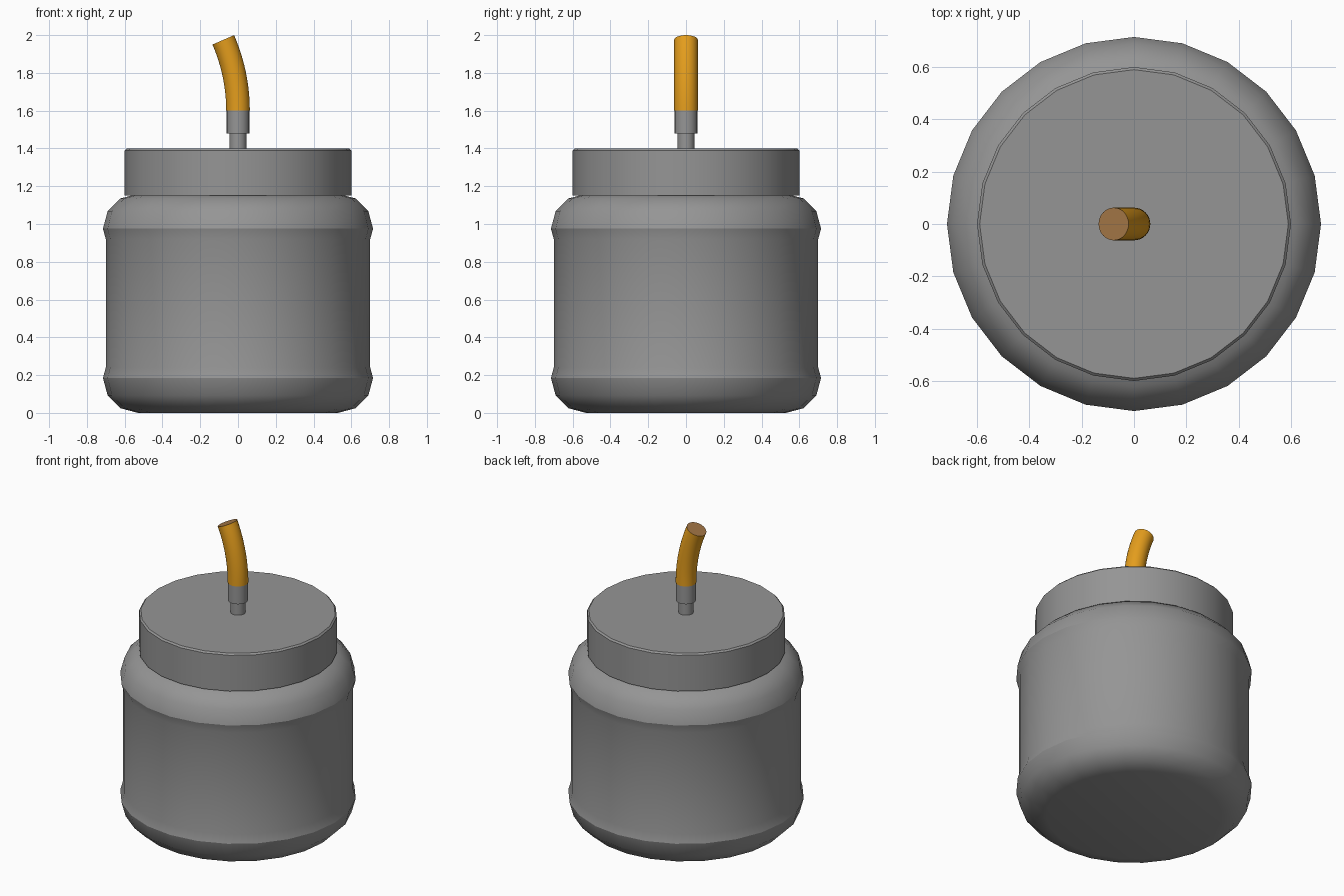
import bpy, bmesh, math
from mathutils import Vector

if "Cube" in bpy.data.objects:
    bpy.data.objects.remove(bpy.data.objects["Cube"])


def material(name, rgb):
    m = bpy.data.materials.new(name)
    m.diffuse_color = (*rgb, 1)
    m.use_nodes = True
    m.node_tree.nodes["Principled BSDF"].inputs["Base Color"].default_value = m.diffuse_color
    return m


grey = material("grey", (0.30, 0.30, 0.30))
orange = material("orange", (0.78, 0.34, 0.012))
brown = material("brown", (0.36, 0.18, 0.06))


def skin(name, rings, sides, mats, sharp_z=()):
    """Closed tube through rings of (centre x, z, radius, lean angle)."""
    bm = bmesh.new()
    loops = []
    for cx, z, r, lean in rings:
        loop = []
        for i in range(sides):
            a = 2 * math.pi * i / sides
            u, v = r * math.cos(a), r * math.sin(a)
            loop.append(bm.verts.new((cx + u * math.cos(lean), v, z + u * math.sin(lean))))
        loops.append(loop)
    for lo, hi in zip(loops, loops[1:]):
        for i in range(sides):
            j = (i + 1) % sides
            bm.faces.new((lo[i], lo[j], hi[j], hi[i]))
    bm.faces.new(loops[0][::-1])
    end = bm.faces.new(loops[-1])
    end.material_index = len(mats) - 1
    bm.normal_update()
    for f in bm.faces:
        f.smooth = True
    # keep sharp corners, plus any ring asked for by height
    for e in bm.edges:
        forced = any(all(abs(v.co.z - z) < 1e-4 for v in e.verts) for z in sharp_z)
        e.smooth = not forced and e.calc_face_angle(0) < math.radians(32)
    me = bpy.data.meshes.new(name)
    bm.to_mesh(me)
    bm.free()
    for m in mats:
        me.materials.append(m)
    ob = bpy.data.objects.new(name, me)
    bpy.context.collection.objects.link(ob)
    return ob


def lathe(name, profile, sides, sharp_z=()):
    return skin(name, [(0, z, r, 0) for r, z in profile], sides, [grey], sharp_z)


# Jar body: straight wall between two slightly bulging rounded rims
R, r, z0, z1 = 0.53, 0.185, 0.185, 0.975
arc = [(R + r * math.sin(math.radians(t)), r * math.cos(math.radians(t))) for t in (0, 30, 60, 90)]
profile = [(x, z0 - h) for x, h in arc] + [(0.70, 0.24), (0.70, 0.92)]
profile += [(x, z1 + h) for x, h in reversed(arc)]
lathe("jar_body", profile, 24, (z0, z1))

# Lid with a fine bevelled top edge
lathe("lid", [(0.60, 1.15), (0.60, 1.39), (0.59, 1.40)], 24)

# Outlet pipe and its collar
lathe("outlet_pipe", [(0.045, 1.38), (0.045, 1.50)], 24)
lathe("pipe_collar", [(0.06, 1.48), (0.06, 1.60)], 24)

# Hose bending to the left, with a brown cut end
bend, radius, steps = math.radians(23.5), 0.94, 12
rings = []
for i in range(steps + 1):
    a = bend * i / steps
    rings.append((-radius * (1 - math.cos(a)), 1.60 + radius * math.sin(a), 0.0625, a))
skin("hose", rings, 32, [orange, brown])
